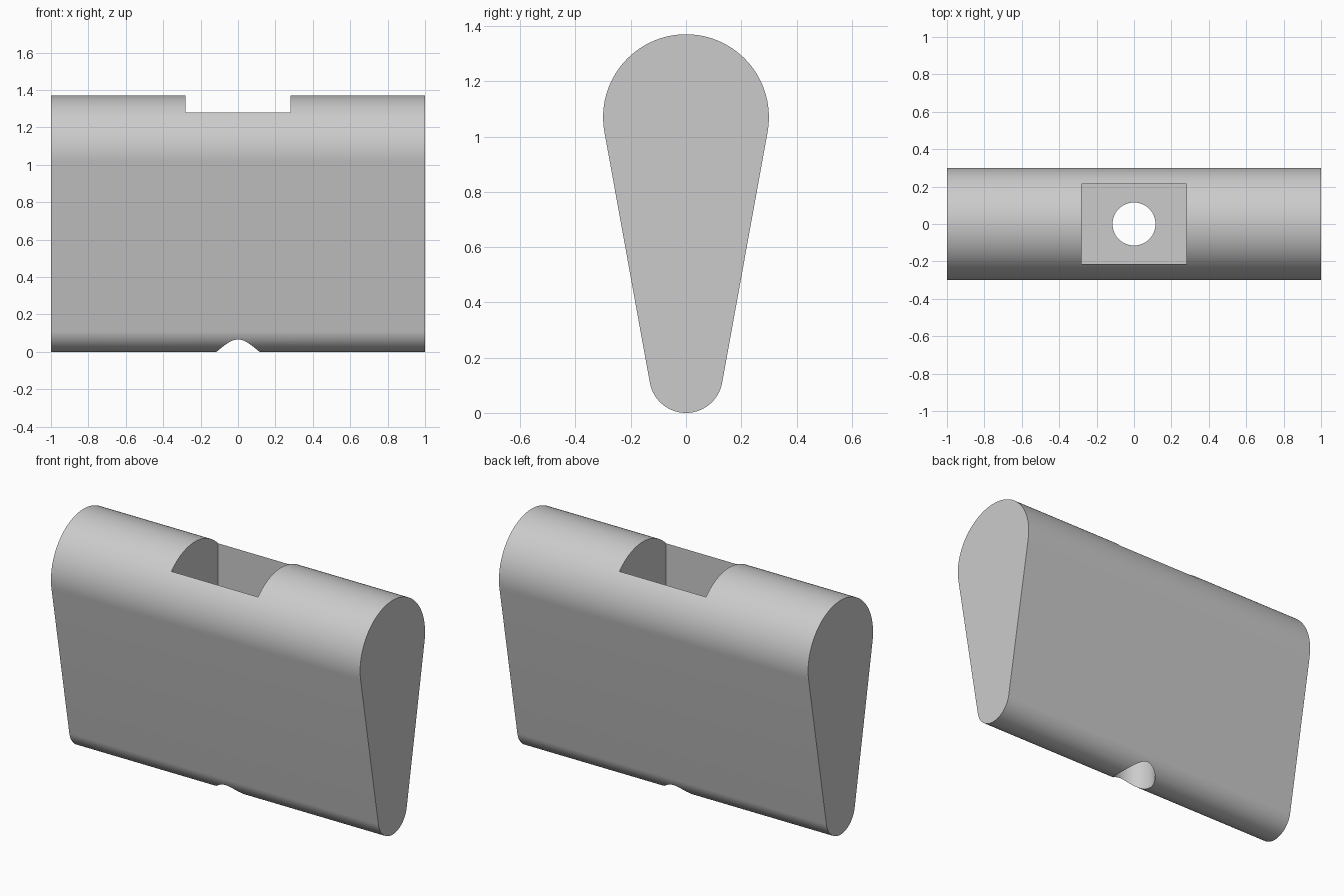
import bpy
import bmesh
from math import asin, cos, sin, pi, radians
from mathutils import Matrix

cube = bpy.data.objects.get("Cube")
if cube:
    bpy.data.objects.remove(cube, do_unlink=True)

# Single plain grey
grey = bpy.data.materials.new("plain_grey")
grey.use_nodes = True
colour = (0.6, 0.6, 0.6, 1)
grey.diffuse_color = colour
grey.node_tree.nodes["Principled BSDF"].inputs["Base Color"].default_value = colour


def add_object(name, bm):
    bmesh.ops.recalc_face_normals(bm, faces=bm.faces)
    mesh = bpy.data.meshes.new(name)
    bm.to_mesh(mesh)
    bm.free()
    mesh.materials.append(grey)
    obj = bpy.data.objects.new(name, mesh)
    bpy.context.collection.objects.link(obj)
    return obj


def arc(z, radius, start, end, steps):
    angles = [start + (end - start) * i / steps for i in range(steps + 1)]
    return [(radius * cos(a), z + radius * sin(a)) for a in angles]


# Tapered body: two tangent arcs joined by straight flanks, swept along x
length = 2.0
top_r, top_z = 0.30, 1.07
low_r, low_z = 0.133, 0.133
tilt = asin((top_r - low_r) / (top_z - low_z))
profile = arc(top_z, top_r, -tilt, pi + tilt, 64)
profile += arc(low_z, low_r, pi + tilt, 2 * pi - tilt, 48)

bm = bmesh.new()
face = bm.faces.new([bm.verts.new((-length / 2, y, z)) for y, z in profile])
swept = bmesh.ops.extrude_face_region(bm, geom=[face], use_keep_orig=True)
moved = [v for v in swept["geom"] if isinstance(v, bmesh.types.BMVert)]
bmesh.ops.translate(bm, vec=(length, 0, 0), verts=moved)
body = add_object("tapered_body", bm)

# Deep rectangular pocket in the rounded top
pocket_floor, pocket_top = 0.80, 1.5
bm = bmesh.new()
bmesh.ops.create_cube(bm, size=1, matrix=Matrix.Translation(
    (0, 0, (pocket_floor + pocket_top) / 2)) @ Matrix.Diagonal(
    (0.56, 0.43, pocket_top - pocket_floor, 1)))
pocket = add_object("pocket_cutter", bm)

# Round hole from the pocket floor through the bottom
bm = bmesh.new()
bmesh.ops.create_cone(bm, cap_ends=True, segments=64, radius1=0.115,
                      radius2=0.115, depth=1.2,
                      matrix=Matrix.Translation((0, 0, 0.4)))
hole = add_object("hole_cutter", bm)

bpy.ops.object.select_all(action="DESELECT")
body.select_set(True)
bpy.context.view_layer.objects.active = body
for cutter in (pocket, hole):
    cut = body.modifiers.new(cutter.name, "BOOLEAN")
    cut.operation = "DIFFERENCE"
    cut.solver = "EXACT"
    cut.object = cutter
    bpy.ops.object.modifier_apply(modifier=cut.name)
    bpy.data.objects.remove(cutter, do_unlink=True)

bpy.ops.object.shade_smooth_by_angle(angle=radians(30))
